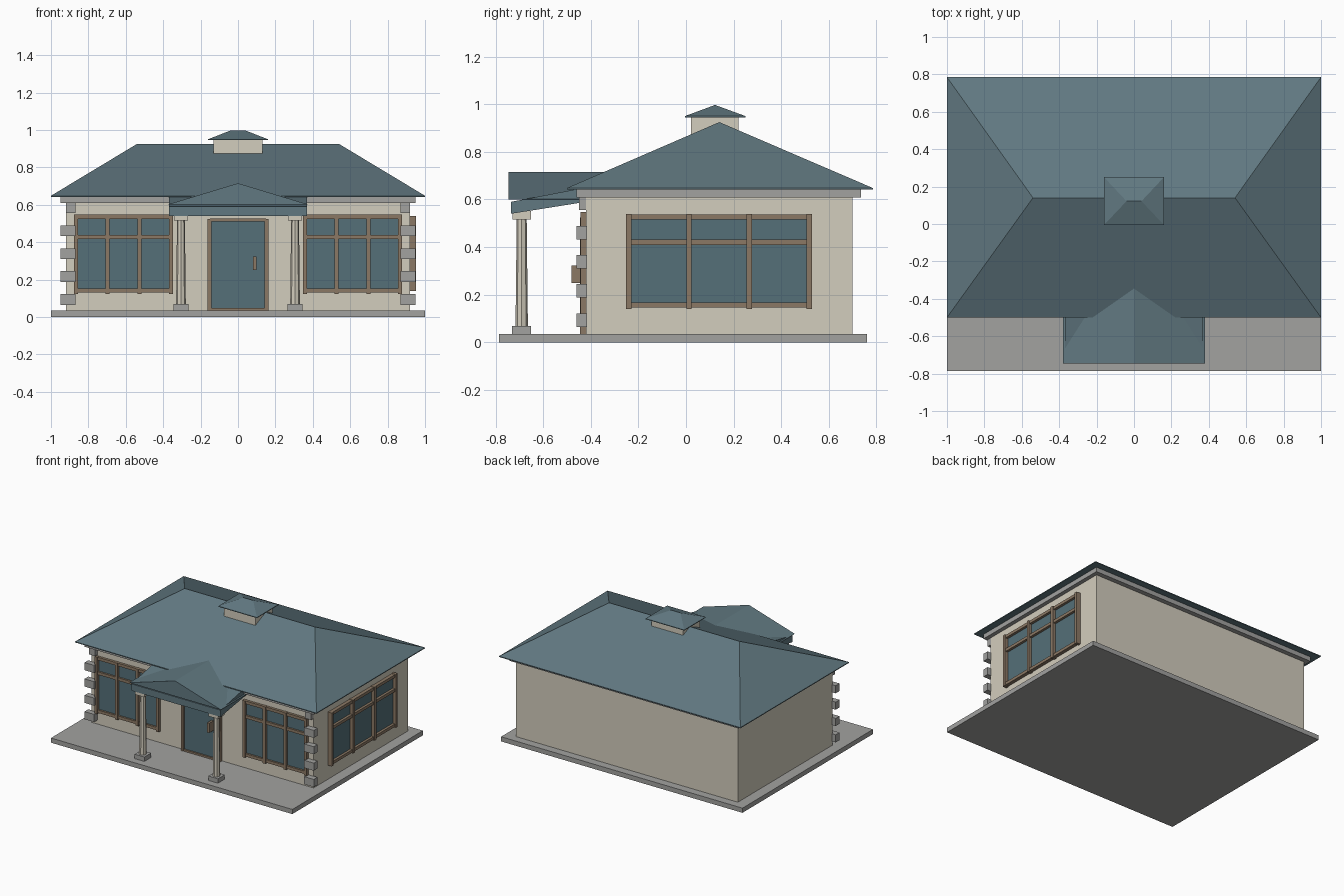
import bpy, bmesh

if "Cube" in bpy.data.objects:
    bpy.data.objects.remove(bpy.data.objects["Cube"])


def material(name, rgb):
    m = bpy.data.materials.new(name)
    m.diffuse_color = (*rgb, 1)
    m.use_nodes = True
    m.node_tree.nodes["Principled BSDF"].inputs["Base Color"].default_value = m.diffuse_color
    return m


ROOF = material("slate_blue", (0.12, 0.19, 0.22))
GLASS = material("glass_blue", (0.09, 0.16, 0.19))
WALL = material("cream", (0.65, 0.61, 0.51))
WOOD = material("wood", (0.26, 0.19, 0.13))
STONE = material("stone", (0.36, 0.36, 0.35))


def solid(name, build, mat):
    bm = bmesh.new()
    build(bm)
    bmesh.ops.recalc_face_normals(bm, faces=bm.faces)
    me = bpy.data.meshes.new(name)
    bm.to_mesh(me)
    bm.free()
    ob = bpy.data.objects.new(name, me)
    me.materials.append(mat)
    bpy.context.collection.objects.link(ob)
    return ob


def box(name, x, y, z, mat):
    def build(bm):
        for v in bmesh.ops.create_cube(bm, size=1)["verts"]:
            v.co = [r[0] if c < 0 else r[1] for c, r in zip(v.co, (x, y, z))]
    return solid(name, build, mat)


def extrude(name, points, offset, mat):
    def build(bm):
        a = [bm.verts.new(p) for p in points]
        b = [bm.verts.new([p[i] + offset[i] for i in range(3)]) for p in points]
        bm.faces.new(a)
        bm.faces.new(b)
        for i in range(len(a)):
            j = (i + 1) % len(a)
            bm.faces.new((a[i], a[j], b[j], b[i]))
    return solid(name, build, mat)


def hip_roof(name, x, y0, y1, z0, lip, z1, ridge_x, ridge_y):
    def build(bm):
        rect = [(-x, y0), (x, y0), (x, y1), (-x, y1)]
        low = [bm.verts.new((*p, z0)) for p in rect]
        a, b, c, d = up = [bm.verts.new((*p, z0 + lip)) for p in rect]
        l, r = [bm.verts.new((s * ridge_x, ridge_y, z1)) for s in (-1, 1)]
        bm.faces.new(low)
        for i in range(4):
            j = (i + 1) % 4
            bm.faces.new((low[i], low[j], up[j], up[i]))
        for f in ((a, b, r, l), (b, c, r), (c, d, l, r), (d, a, l)):
            bm.faces.new(f)
    return solid(name, build, ROOF)


def window(name, place, cols, rows, z0, z1, near, far):
    # place(u range, depth range) gives x and y ranges for the chosen wall
    w = 0.011
    mid = (near + far) / 2
    box(name + "_glass", *place((cols[0], cols[-1]), (near, near + (mid - near) * 0.5)),
        (rows[0], rows[-1]), GLASS)
    for c in cols:
        box(name + "_post", *place((c - w, c + w), (near, far)), (z0, z1), WOOD)
    for r in rows:
        box(name + "_rail", *place((cols[0], cols[-1]), (near, near + (far - near) * 0.8)),
            (r - w, r + w), WOOD)


# Base, walls, cornice
box("base_slab", (-1, 1), (-0.785, 0.76), (0, 0.035), STONE)
box("walls", (-0.92, 0.92), (-0.42, 0.70), (0.035, 0.61), WALL)
box("cornice", (-0.95, 0.95), (-0.46, 0.735), (0.608, 0.645), STONE)

# Main roof and chimney
hip_roof("main_roof", 1, -0.5, 0.785, 0.642, 0.006, 0.925, 0.54, 0.14)
box("chimney", (-0.13, 0.13), (0.02, 0.22), (0.82, 0.947), WALL)
hip_roof("chimney_cap", 0.16, -0.005, 0.25, 0.945, 0.005, 0.997, 0.04, 0.122)

# Porch: gable over a low sloping roof
extrude("porch_gable", [(-0.38, -0.745, 0.6), (0.38, -0.745, 0.6), (0, -0.745, 0.715)],
        (0, 0.4, 0), ROOF)
extrude("porch_slope", [(-0.37, -0.735, 0.54), (-0.37, -0.735, 0.59), (-0.37, -0.45, 0.645),
                        (-0.37, -0.42, 0.645), (-0.37, -0.42, 0.59)], (0.74, 0, 0), ROOF)

for s in (-1, 1):
    # Porch columns
    cx, cy = s * 0.305, -0.69
    for part, h, z in (("column_base", 0.04, (0.035, 0.068)), ("column_capital", 0.038, (0.515, 0.552))):
        box(part, (cx - h, cx + h), (cy - h, cy + h), z, STONE if h == 0.04 else WALL)

    def shaft(bm):
        r = bmesh.ops.create_cone(bm, cap_ends=True, segments=8, radius1=0.026,
                                  radius2=0.021, depth=0.452)
        bmesh.ops.translate(bm, verts=r["verts"], vec=(cx, cy, 0.292))
    solid("column_shaft", shaft, WALL)

    # Corner stones
    for i in range(4):
        z = 0.065 + i * 0.1225
        box("corner_stone", sorted((s * 0.87, s * 0.95)), (-0.46, -0.415), (z, z + 0.057), STONE)
    box("top_corner_stone", sorted((s * 0.87, s * 0.92)), (-0.45, -0.415), (0.555, 0.61), STONE)

    # Front windows
    cols = sorted(s * c for c in (0.867, 0.698, 0.527, 0.358))
    window("front_window", lambda u, d: (u, sorted(d)), cols, (0.141, 0.427, 0.536),
           0.122, 0.548, -0.419, -0.444)

# Side window on the right wall only
window("side_window", lambda u, d: (sorted(d), u), (-0.24, 0.013, 0.266, 0.518),
       (0.157, 0.42, 0.526), 0.14, 0.54, 0.919, 0.953)

# Door
box("door_panel", (-0.15, 0.15), (-0.43, -0.415), (0.04, 0.52), GLASS)
for s in (-1, 1):
    box("door_jamb", sorted((s * 0.143, s * 0.162)), (-0.445, -0.415), (0.035, 0.525), WOOD)
for z in ((0.035, 0.048), (0.51, 0.527)):
    box("door_rail", (-0.15, 0.15), (-0.442, -0.415), z, WOOD)
box("door_handle", (0.08, 0.098), (-0.48, -0.425), (0.25, 0.322), WOOD)
